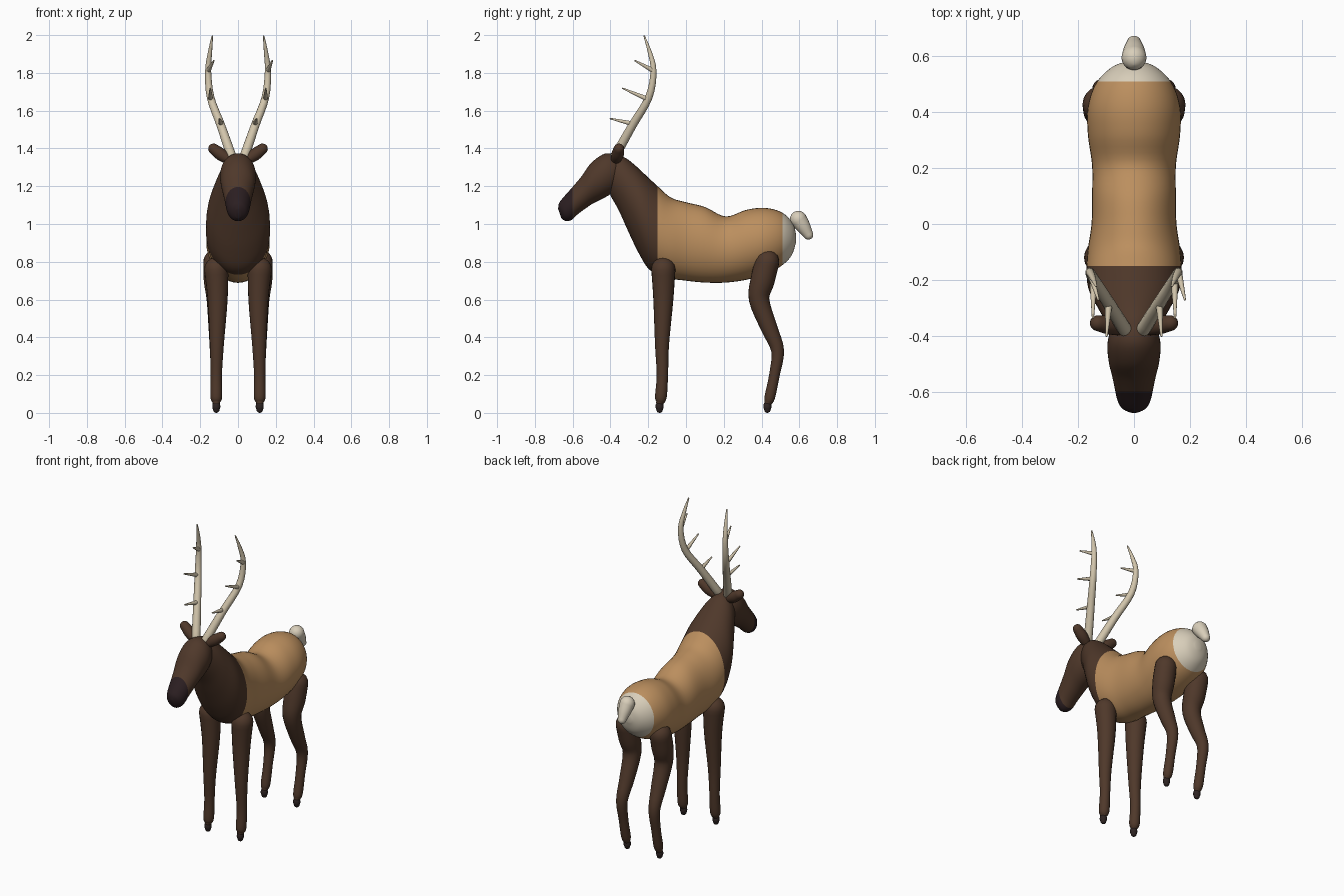
import bpy, bmesh, math
from mathutils import Vector

if "Cube" in bpy.data.objects:
    bpy.data.objects.remove(bpy.data.objects["Cube"])


def material(name, srgb):
    m = bpy.data.materials.new(name)
    m.diffuse_color = [((c + 0.055) / 1.055) ** 2.4 for c in srgb] + [1]
    m.use_nodes = True
    m.node_tree.nodes["Principled BSDF"].inputs["Base Color"].default_value = m.diffuse_color
    return m


DARK = material("dark brown coat", (0.31, 0.22, 0.165))
TAN = material("tan coat", (0.735, 0.56, 0.37))
CREAM = material("cream rump", (0.85, 0.81, 0.73))
MUZZLE = material("dark muzzle", (0.17, 0.12, 0.13))
HOOF = material("hoof", (0.18, 0.14, 0.135))
ANTLER = material("antler bone", (0.82, 0.77, 0.67))


def smooth_rows(rows, steps):
    """Catmull-Rom interpolation of rows of numbers."""
    out = []
    n = len(rows)
    for i in range(n - 1):
        a, b, c, d = rows[max(i - 1, 0)], rows[i], rows[i + 1], rows[min(i + 2, n - 1)]
        for k in range(steps):
            t = k / steps
            out.append([0.5 * (2 * q + (r - p) * t + (2 * p - 5 * q + 4 * r - s) * t * t
                               + (3 * q - p - 3 * r + s) * t ** 3)
                        for p, q, r, s in zip(a, b, c, d)])
    return out + [list(rows[-1])]


def loft(name, rings, mats, sides, cuts=()):
    """Skin (centre, axis, axis) rings; each cut (y, sign, index) recolours one side of y."""
    bm = bmesh.new()
    loops = []
    for c, u, v in rings:
        loops.append([bm.verts.new(c + u * math.cos(a) + v * math.sin(a))
                      for a in (2 * math.pi * k / sides for k in range(sides))])
    for p, q in zip(loops, loops[1:]):
        for k in range(sides):
            j = (k + 1) % sides
            bm.faces.new((p[k], p[j], q[j], q[k]))
    bm.faces.new(loops[0])
    bm.faces.new(loops[-1])
    for y, sign, index in cuts:
        bmesh.ops.bisect_plane(bm, geom=bm.verts[:] + bm.edges[:] + bm.faces[:],
                               plane_co=(0, y, 0), plane_no=(0, 1, 0))
    for f in bm.faces:
        f.smooth = True
        for y, sign, index in cuts:
            if (f.calc_center_median().y - y) * sign > 0:
                f.material_index = index
    bmesh.ops.recalc_face_normals(bm, faces=bm.faces)
    me = bpy.data.meshes.new(name)
    bm.to_mesh(me)
    bm.free()
    for m in mats:
        me.materials.append(m)
    ob = bpy.data.objects.new(name, me)
    bpy.context.collection.objects.link(ob)
    return ob


def profile_body(name, rows, mats, cuts):
    """Rows: top y, top z, bottom y, bottom z, half width."""
    rings = []
    for ty, tz, by, bz, w in smooth_rows(rows, 5):
        top, bot = Vector((0, ty, tz)), Vector((0, by, bz))
        rings.append(((top + bot) / 2, Vector((w, 0, 0)), (top - bot) / 2))
    return loft(name, rings, mats, 40, cuts)


def tube(name, rows, mat, sides=20, steps=4):
    """Round-ended tube through rows of x, y, z, radius."""
    rows = smooth_rows(rows, steps)
    pts = [Vector(r[:3]) for r in rows]
    rad = [r[3] for r in rows]
    d0, d1 = (pts[0] - pts[1]).normalized(), (pts[-1] - pts[-2]).normalized()
    angles = [math.radians(a) for a in (22, 45, 67, 87)]
    head = [(pts[0] + d0 * rad[0] * math.sin(a), rad[0] * math.cos(a)) for a in reversed(angles)]
    tail = [(pts[-1] + d1 * rad[-1] * math.sin(a), rad[-1] * math.cos(a)) for a in angles]
    path = head + list(zip(pts, rad)) + tail
    span = (pts[-1] - pts[0]).normalized()
    ref = Vector((1, 0, 0)) if abs(span.x) < 0.7 else Vector((0, 1, 0))
    rings = []
    for i, (p, r) in enumerate(path):
        t = (path[min(i + 1, len(path) - 1)][0] - path[max(i - 1, 0)][0]).normalized()
        v = t.cross(ref).normalized()
        rings.append((p, v.cross(t) * r, v * r))
    return loft(name, rings, [mat], sides)


# Torso and neck
profile_body("torso_and_neck", [
    (.583, .94, .582, .90, .02), (.567, 1.00, .557, .83, .078), (.51, 1.06, .50, .775, .135),
    (.42, 1.085, .42, .735, .165), (.32, 1.075, .32, .705, .165), (.21, 1.04, .21, .69, .15),
    (.10, 1.09, .10, .69, .15), (0, 1.115, 0, .70, .152), (-.08, 1.14, -.10, .715, .165),
    (-.15, 1.20, -.19, .755, .17), (-.22, 1.265, -.25, .845, .162),
    (-.28, 1.32, -.31, .97, .132), (-.33, 1.355, -.355, 1.07, .105),
    (-.385, 1.37, -.40, 1.15, .075)], [TAN, DARK, CREAM], [(-.15, -1, 1), (.51, 1, 2)])

# Head with dark muzzle
profile_body("head", [
    (-.33, 1.33, -.35, 1.22, .045), (-.365, 1.365, -.385, 1.17, .08),
    (-.43, 1.372, -.43, 1.14, .095), (-.50, 1.325, -.49, 1.11, .09),
    (-.555, 1.25, -.535, 1.08, .078), (-.61, 1.185, -.575, 1.05, .068),
    (-.65, 1.14, -.605, 1.022, .06), (-.672, 1.11, -.635, 1.015, .045),
    (-.677, 1.08, -.66, 1.03, .015)], [DARK, MUZZLE], [(-.60, -1, 1)])

# Tail
tube("tail", [(0, .595, 1.025, .045), (0, .622, .985, .038), (0, .648, .943, .026)], CREAM)

for side, s in (("left", 1), ("right", -1)):
    # Legs and hooves
    tube(side + "_front_leg", [
        (s * .115, -.12, .76, .064), (s * .108, -.12, .60, .053), (s * .112, -.127, .36, .037),
        (s * .115, -.125, .20, .030), (s * .115, -.133, .085, .031),
        (s * .115, -.138, .055, .020)], DARK)
    tube(side + "_hind_leg", [
        (s * .12, .43, .80, .064), (s * .117, .405, .70, .064), (s * .112, .387, .60, .054),
        (s * .112, .44, .45, .044), (s * .115, .485, .33, .034), (s * .115, .468, .20, .028),
        (s * .115, .444, .085, .028), (s * .115, .435, .055, .020)], DARK)
    for leg, y in (("front", -.140), ("hind", .431)):
        tube(side + "_" + leg + "_hoof", [
            (s * .115, y, .040, .021), (s * .115, y, .028, .021), (s * .115, y, .017, .017)], HOOF)

    # Ear
    tube(side + "_ear", [
        (s * .04, -.375, 1.335, .025), (s * .09, -.362, 1.368, .033),
        (s * .13, -.355, 1.398, .028)], DARK)

    # Antler beam and tines
    tube(side + "_antler_beam", [
        (s * .035, -.375, 1.36, .026), (s * .09, -.285, 1.52, .023),
        (s * .145, -.197, 1.67, .020), (s * .158, -.172, 1.81, .016),
        (s * .148, -.192, 1.91, .011), (s * .136, -.221, 1.994, .004)], ANTLER, 14)
    outer = .182 if s > 0 else .128
    for i, (root, tip) in enumerate((((.09, -.28, 1.53), (.098, -.40, 1.558)),
                                     ((.145, -.20, 1.66), (.147, -.335, 1.718)),
                                     ((.158, -.17, 1.81), (outer, -.27, 1.865)))):
        tube(f"{side}_antler_tine_{i + 1}",
             [(s * root[0],) + root[1:] + (.014,), (s * tip[0],) + tip[1:] + (.004,)], ANTLER, 10)
